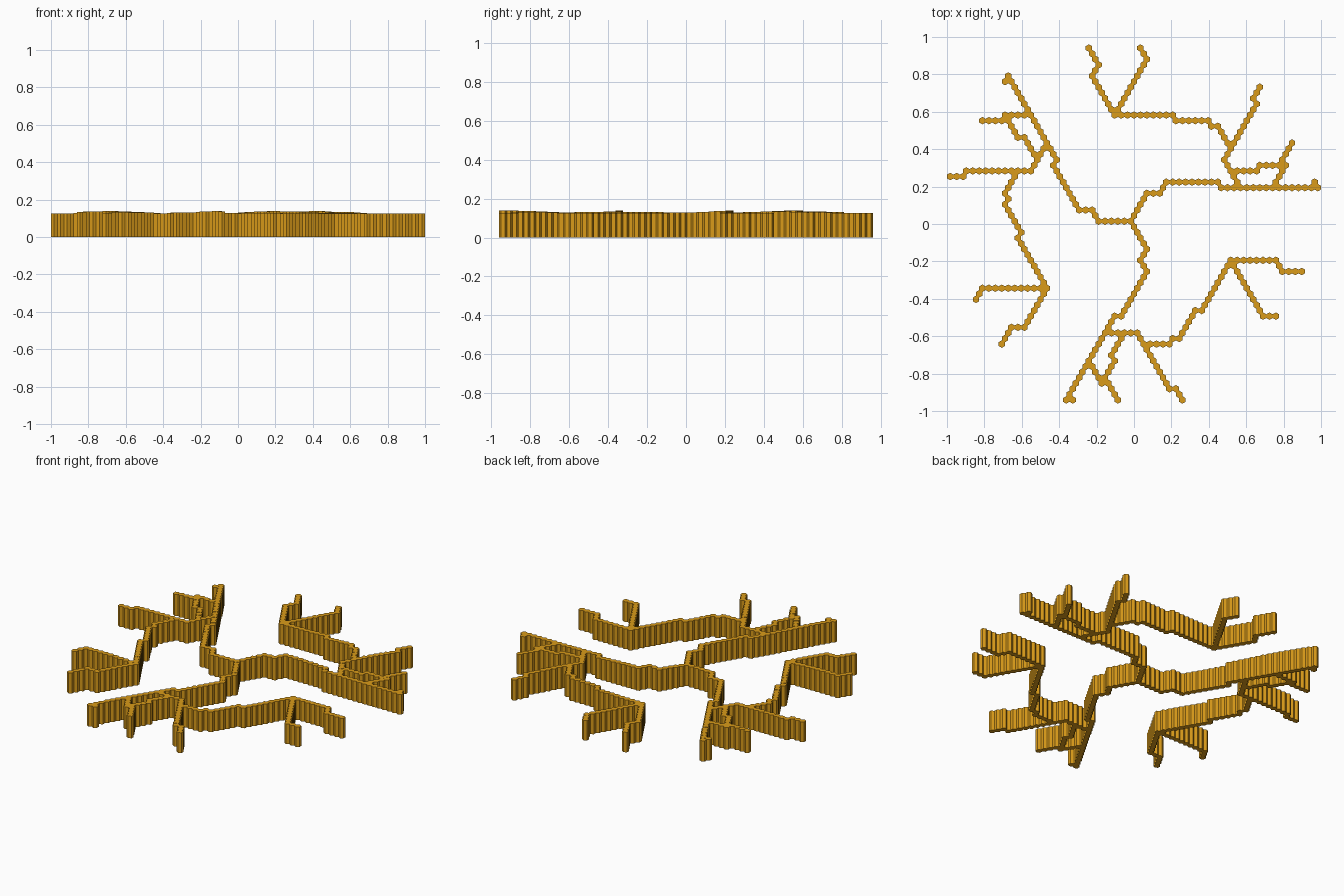
import bpy, bmesh, math

if "Cube" in bpy.data.objects:
    bpy.data.objects.remove(bpy.data.objects["Cube"])

PITCH = 2 / 58            # column spacing of the hexagonal lattice
R = PITCH / math.sqrt(3)  # circumradius of one cell

# Waypoints are (half-column, row) on the lattice; runs are straight between them
NORTH_WEST = [
    [(-1, 32), (-11, 32), (-13, 34), (-17, 34), (-25, 42), (-24, 43), (-39, 58), (-40, 57)],
    [(-32, 51), (-40, 51), (-39, 50), (-47, 50)],
    [(-39, 50), (-36, 47), (-34, 47), (-30, 43), (-27, 46)],
    [(-30, 43), (-32, 41), (-52, 41), (-53, 40), (-57, 40)],
]
SOUTH_WEST = [
    [(-36, 41), (-40, 37), (-39, 36), (-40, 35), (-35, 30), (-36, 29), (-27, 20),
     (-47, 20), (-49, 18)],
    [(-27, 20), (-34, 13), (-38, 13), (-41, 10)],
]
NORTH_EAST = [
    [(-1, 32), (4, 37), (8, 37), (10, 39), (26, 39), (27, 38), (57, 38), (56, 39)],
    [(31, 38), (32, 39), (28, 43), (30, 45), (38, 53), (37, 54), (39, 56)],
    [(30, 41), (38, 41), (39, 42), (47, 42)],
    [(43, 38), (47, 42), (46, 43), (49, 46)],
    [(30, 45), (26, 49), (24, 49), (23, 50), (13, 50), (12, 51), (-6, 51), (4, 61), (2, 63)],
    [(-6, 51), (-13, 58), (-11, 60), (-14, 63)],
]
SOUTH = [
    [(-1, 32), (4, 27), (2, 25), (4, 23), (-4, 15), (-6, 15), (-21, 0), (-19, 0)],
    [(-9, 12), (1, 12), (3, 10), (11, 10), (12, 11), (14, 11), (19, 16), (21, 16), (30, 25),
     (44, 25), (46, 23), (52, 23)],
    [(30, 25), (40, 15), (44, 15)],
    [(3, 10), (11, 2), (13, 2), (15, 0)],
    [(-3, 12), (-7, 8), (-6, 7), (-10, 3), (-8, 3), (-5, 0)],
    [(-14, 7), (-10, 3)],
]

gold = bpy.data.materials.new("gold")
gold.diffuse_color = (0.70, 0.33, 0.01, 1)
gold.use_nodes = True
gold.node_tree.nodes["Principled BSDF"].inputs["Base Color"].default_value = gold.diffuse_color


def cells(path):
    for (c0, k0), (c1, k1) in zip(path, path[1:]):
        n = abs(k1 - k0) or abs(c1 - c0) // 2
        for i in range(n + 1):
            yield c0 + (c1 - c0) * i // n, k0 + (k1 - k0) * i // n


def height(x, y):
    # gently rolling top surface
    bumps = [(-0.7, -0.34), (0.42, 0.54), (-0.68, 0.55), (0.2, 0.2), (-0.1, -0.9)]
    return 0.125 + 0.013 * max(math.exp(-((x - a) ** 2 + (y - b) ** 2) / 0.06) for a, b in bumps)


def branch(name, paths, used):
    bm = bmesh.new()
    for path in paths:
        for c, k in cells(path):
            if (c, k) in used:
                continue
            used.add((c, k))
            x, y = c * PITCH / 2, (k - 31.5) * 1.5 * R
            h = height(x, y)
            # one hexagonal column
            rings = [[bm.verts.new((x + R * math.sin(i * math.pi / 3),
                                    y + R * math.cos(i * math.pi / 3), z)) for i in range(6)]
                     for z in (0, h)]
            bm.faces.new(rings[0])
            bm.faces.new(rings[1][::-1])
            for i in range(6):
                j = (i + 1) % 6
                bm.faces.new((rings[0][j], rings[0][i], rings[1][i], rings[1][j]))
    bmesh.ops.recalc_face_normals(bm, faces=bm.faces)
    mesh = bpy.data.meshes.new(name)
    bm.to_mesh(mesh)
    bm.free()
    mesh.materials.append(gold)
    bpy.context.collection.objects.link(bpy.data.objects.new(name, mesh))


used = set()
branch("north_west_branch", NORTH_WEST, used)
branch("south_west_branch", SOUTH_WEST, used)
branch("north_east_branch", NORTH_EAST, used)
branch("south_branch", SOUTH, used)
